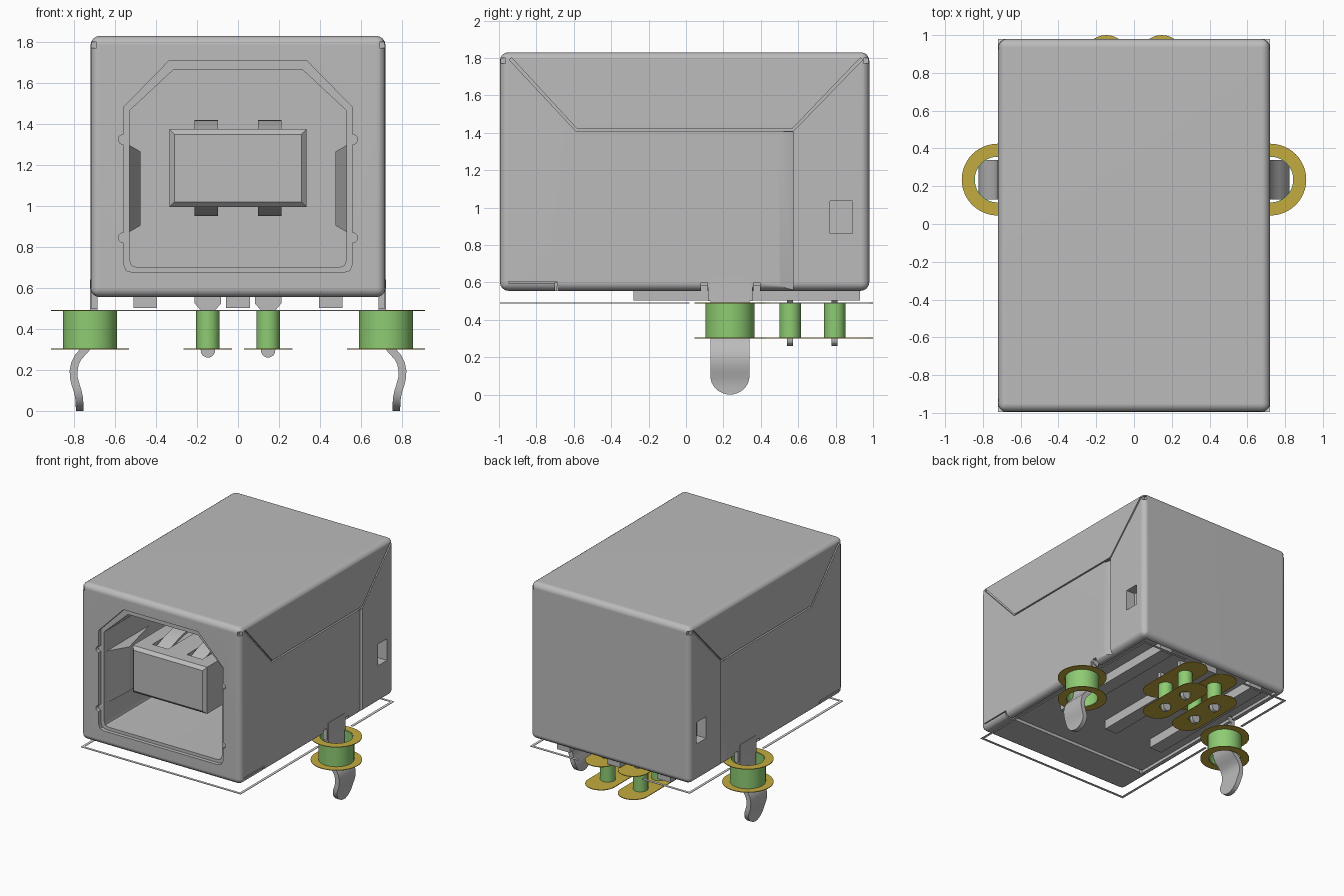
import bpy, bmesh, math

if "Cube" in bpy.data.objects:
    bpy.data.objects.remove(bpy.data.objects["Cube"])


def material(name, rgb):
    m = bpy.data.materials.new(name)
    m.use_nodes = True
    m.diffuse_color = (*rgb, 1)
    bsdf = next(n for n in m.node_tree.nodes if n.type == 'BSDF_PRINCIPLED')
    bsdf.inputs["Base Color"].default_value = (*rgb, 1)
    return m


GREY = material("metal grey", (0.50, 0.50, 0.50))
GREEN = material("barrel green", (0.27, 0.60, 0.17))
GOLD = material("pad gold", (0.55, 0.41, 0.05))
WHITE = material("outline light grey", (0.72, 0.72, 0.72))


def make(name, bm, mat):
    bmesh.ops.recalc_face_normals(bm, faces=bm.faces)
    me = bpy.data.meshes.new(name)
    bm.to_mesh(me)
    bm.free()
    ob = bpy.data.objects.new(name, me)
    bpy.context.collection.objects.link(ob)
    me.materials.append(mat)
    return ob


def prism(name, pts, axis, lo, hi, mat=GREY):
    """Extrude a 2D outline along an axis."""
    place = {'x': lambda p, t: (t, p[0], p[1]),
             'y': lambda p, t: (p[0], t, p[1]),
             'z': lambda p, t: (p[0], p[1], t)}[axis]
    bm = bmesh.new()
    a = [bm.verts.new(place(p, lo)) for p in pts]
    b = [bm.verts.new(place(p, hi)) for p in pts]
    bm.faces.new(a)
    bm.faces.new(b[::-1])
    for i in range(len(pts)):
        j = (i + 1) % len(pts)
        bm.faces.new((a[i], a[j], b[j], b[i]))
    return make(name, bm, mat)


def box(name, x0, x1, y0, y1, z0, z1, mat=GREY):
    return prism(name, [(x0, y0), (x1, y0), (x1, y1), (x0, y1)], 'z', z0, z1, mat)


def tube(name, cx, cy, r_in, r_out, z0, z1, mat, n=40):
    bm = bmesh.new()
    prof = [(r_in, z0), (r_out, z0), (r_out, z1), (r_in, z1)]
    rings = [[bm.verts.new((cx + r * math.cos(2 * math.pi * k / n),
                            cy + r * math.sin(2 * math.pi * k / n), z))
              for r, z in prof] for k in range(n)]
    for k in range(n):
        p, q = rings[k], rings[(k + 1) % n]
        for i in range(4):
            j = (i + 1) % 4
            bm.faces.new((p[i], p[j], q[j], q[i]))
    return smooth(make(name, bm, mat))


def activate(ob):
    bpy.ops.object.select_all(action='DESELECT')
    ob.select_set(True)
    bpy.context.view_layer.objects.active = ob


def smooth(ob):
    activate(ob)
    bpy.ops.object.shade_smooth_by_angle(angle=math.radians(35))
    return ob


def apply(ob, kind, **props):
    activate(ob)
    mod = ob.modifiers.new("mod", kind)
    for k, v in props.items():
        setattr(mod, k, v)
    bpy.ops.object.modifier_apply(modifier=mod.name)


def cut(ob, cutter):
    cutter.hide_render = True
    apply(ob, 'BOOLEAN', operation='DIFFERENCE', solver='EXACT', object=cutter)
    bpy.data.objects.remove(cutter)


def circle(cx, cy, r, n=32, a0=0.0, a1=2 * math.pi, closed=True):
    d = n if closed else n - 1
    return [(cx + r * math.cos(a0 + (a1 - a0) * k / d),
             cy + r * math.sin(a0 + (a1 - a0) * k / d)) for k in range(n)]


def mirrored(half):
    return half + [(-x, z) for x, z in reversed(half)]


# Shell with rounded edges
W, Y0, Y1, Z0, Z1 = 0.72, -0.995, 0.98, 0.555, 1.83
shell = box("shell", -W, W, Y0, Y1, Z0, Z1)
apply(shell, 'BEVEL', width=0.045, segments=4, limit_method='NONE')

# Front opening, its recessed rim and the deep socket
rim = mirrored([(0.51, 0.675), (0.545, 0.685), (0.56, 0.72), (0.56, 1.48), (0.335, 1.71)])
socket = mirrored([(0.49, 0.70), (0.52, 0.71), (0.53, 0.74), (0.53, 1.465), (0.315, 1.665)])
cut(shell, prism("cutter", rim, 'y', -1.1, -0.965))
cut(shell, prism("cutter", socket, 'y', -1.05, 0.15))
for s in (-1, 1):
    for z in (0.845, 1.325):
        cut(shell, prism("cutter", circle(s * 0.56, z, 0.024, 16), 'y', -1.1, -0.965))

# Underside recess between the folded edges
cut(shell, box("cutter", -0.66, 0.66, -0.69, 0.93, 0.4, 0.58))

# Side seams, bent panel edge, latch windows and leg notches
for s in (-1, 1):
    lo, hi = sorted((s * 0.705, s * 0.8))
    g = 0.012
    seam = [(-0.945, 1.79), (-0.59, 1.41), (0.575, 1.41), (0.945, 1.79),
            (0.945 - g, 1.79 + g), (0.575 - g / 2, 1.41 + g),
            (-0.59 + g / 2, 1.41 + g), (-0.945 + g, 1.79 + g)]
    cut(shell, prism("cutter", seam, 'x', lo, hi))
    bend = [(s * 0.722, 0.49), (s * 0.695, 0.575), (s * 0.8, 0.575), (s * 0.8, 0.49)]
    cut(shell, prism("cutter", bend, 'z', 0.4, 1.405))
    a, b = sorted((s * 0.64, s * 0.8))
    cut(shell, box("cutter", a, b, 0.77, 0.89, 0.86, 1.035))
    for y in (0.08, 0.36):
        cut(shell, box("cutter", a, b, y, y + 0.035, 0.4, 0.60))
    cut(shell, box("cutter", a, b, -0.70, -0.688, 0.4, 0.60))
    cut(shell, box("cutter", lo, hi, -0.95, -0.69, 0.596, 0.604))
    # small reliefs at the upper corners
    for y in (Y0, Y1):
        e = 0.03
        y_in = y + e if y < 0 else y - e
        ya, yb = sorted((y_in, y + (0.1 if y > 0 else -0.1)))
        ca, cb = sorted((s * (W - e), s * 0.9))
        cut(shell, box("cutter", ca, cb, ya, yb, 1.77, 1.80))
smooth(shell)
apply(shell, 'WEIGHTED_NORMAL', keep_sharp=True)

# Tongue with chamfered front
tongue = box("tongue", -0.335, 0.335, -0.90, 0.17, 0.995, 1.375)
bm = bmesh.new()
bm.from_mesh(tongue.data)
front = [e for e in bm.edges if all(v.co.y < -0.8 for v in e.verts)]
bmesh.ops.bevel(bm, geom=front, offset=0.025, segments=1, affect='EDGES')
bm.to_mesh(tongue.data)
bm.free()

# Spring contacts arching above and below the tongue
for s in (-1, 1):
    for edge, d, label in ((1.375, 1, "upper"), (0.995, -1, "lower")):
        cut(tongue, box("cutter", s * 0.155 - 0.07, s * 0.155 + 0.07, -0.78, -0.2,
                        edge - 0.03, edge + 0.03))
        outer, inner = [], []
        for k in range(13):
            t = k / 12
            y, z = -0.76 + 0.56 * t, edge + d * (0.075 * math.sin(math.pi * t) - 0.03)
            outer.append((y, z))
            inner.append((y, z - d * 0.02))
        smooth(prism(f"{label}_contact", outer + inner[::-1], 'x',
                     s * 0.155 - 0.058, s * 0.155 + 0.058))

# Side grip springs inside the socket
for s in (-1, 1):
    bm = bmesh.new()
    ring = [[bm.verts.new((s * x, y, z)) for z in (0.87 + i, 1.30 - i)]
            for x, y, i in ((0.535, -0.95, 0.0), (0.475, -0.72, 0.035), (0.535, -0.35, 0.0))]
    for i in range(3):
        p, q = ring[i], ring[(i + 1) % 3]
        bm.faces.new((p[0], p[1], q[1], q[0]))
    bm.faces.new([r[0] for r in ring])
    bm.faces.new([r[1] for r in ring])
    make("grip_spring", bm, GREY)

# Stand-off ribs underneath
for x in (-0.453, 0, 0.453):
    box("underside_rib", x - 0.058, x + 0.058, -0.28, 0.93, 0.503, 0.60)

# Signal pins in their plated barrels
half_pin = [(0.035, 0.295), (0.035, 0.49), (0.065, 0.525), (0.065, 0.60)]
tip = circle(0, 0.295, 0.035, 11, math.pi, 2 * math.pi, False)[1:-1]
for x in (-0.147, 0.147):
    for y in (0.557, 0.795):
        outline = [(x + px, pz) for px, pz in tip + mirrored(half_pin)]
        prism("signal_pin", outline, 'y', y - 0.016, y + 0.016)
        tube("pin_barrel", x, y, 0.046, 0.057, 0.303, 0.49, GREEN)
    # long pads shared by two pins
    r = 0.118
    stadium = (circle(x, 1.0 - r, r, 17, 0, math.pi, False)
               + circle(x, 0.35 + r, r, 17, math.pi, 2 * math.pi, False))
    for z in (0.300, 0.488):
        pad = prism("pin_pad", stadium, 'z', z, z + 0.005, GOLD)
        for y in (0.557, 0.795):
            cut(pad, prism("cutter", circle(x, y, 0.05), 'z', z - 0.1, z + 0.1))

# Mounting legs with kinked, rounded ends
path = [(0.704, 0.64), (0.704, 0.40), (0.710, 0.355), (0.728, 0.32), (0.755, 0.29),
        (0.780, 0.262), (0.796, 0.23), (0.803, 0.195), (0.801, 0.16), (0.792, 0.125),
        (0.782, 0.095), (0.776, 0.065), (0.774, 0.04), (0.773, 0.02), (0.773, 0.007),
        (0.773, 0.0)]
R = 0.105
for s in (-1, 1):
    bm = bmesh.new()
    rows = []
    for x, z in path:
        w = R if z >= R else max(0.012, math.sqrt(R * R - (R - z) ** 2))
        rows.append([bm.verts.new((s * x, 0.235 + d * w, z)) for d in (-1, 1)])
    for p, q in zip(rows, rows[1:]):
        bm.faces.new((p[0], p[1], q[1], q[0]))
    leg = make("mounting_leg", bm, GREY)
    apply(leg, 'SOLIDIFY', thickness=0.038, offset=0)
    smooth(leg)
    a, b = sorted((s * 0.685, s * 0.718))
    box("leg_root", a, b, 0.118, 0.355, 0.50, 0.62)
    tube("leg_barrel", s * 0.722, 0.235, 0.121, 0.132, 0.303, 0.49, GREEN)
    for z in (0.300, 0.488):
        tube("leg_pad", s * 0.722, 0.235, 0.125, 0.19, z, z + 0.005, GOLD, 48)

# Thin footprint outline, broken at the pads
t, za, zb = 0.02, 0.487, 0.491
box("outline_front", -W, W, Y0, Y0 + t, za, zb, WHITE)
for s in (-1, 1):
    a, b = sorted((s * (W - t), s * W))
    box("outline_side_front", a, b, Y0 + t, 0.02, za, zb, WHITE)
    box("outline_side_back", a, b, 0.45, Y1, za, zb, WHITE)
    a, b = sorted((s * 0.29, s * (W - t)))
    box("outline_back", a, b, Y1 - t, Y1, za, zb, WHITE)
